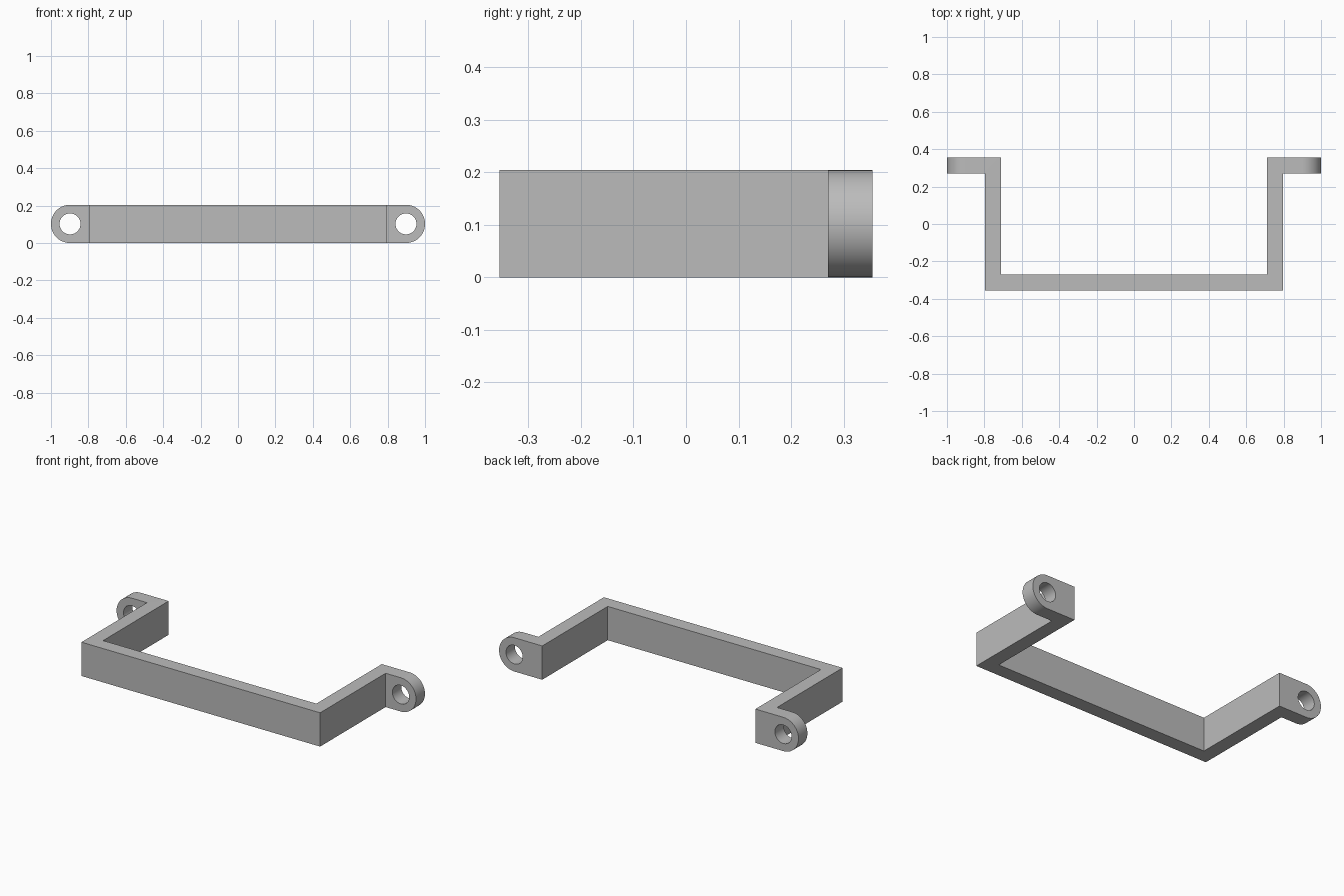
import bpy
import bmesh
import math
from mathutils import Matrix, Vector

cube = bpy.data.objects.get("Cube")
if cube:
    bpy.data.objects.remove(cube, do_unlink=True)

HEIGHT = 0.204
RADIUS = HEIGHT / 2
DEPTH = 0.355       # half depth
WALL = 0.085
LEG = 0.797         # outer face of each leg
HOLE_RADIUS = 0.056

grey = bpy.data.materials.new("plain grey")
grey.use_nodes = True
grey.diffuse_color = (0.5, 0.5, 0.5, 1)
grey.node_tree.nodes["Principled BSDF"].inputs["Base Color"].default_value = (0.5, 0.5, 0.5, 1)


def make_object(name, bm):
    mesh = bpy.data.meshes.new(name)
    bmesh.ops.recalc_face_normals(bm, faces=bm.faces)
    bm.to_mesh(mesh)
    bm.free()
    mesh.materials.append(grey)
    obj = bpy.data.objects.new(name, mesh)
    bpy.context.collection.objects.link(obj)
    return obj


# Handle: mirrored plan outline, extruded upward
half = [(LEG, -DEPTH), (LEG, DEPTH - WALL), (1, DEPTH - WALL), (1, DEPTH),
        (LEG - WALL, DEPTH), (LEG - WALL, WALL - DEPTH)]
outline = half + [(-x, y) for x, y in reversed(half)]
bm = bmesh.new()
plan = bm.faces.new([bm.verts.new((x, y, 0)) for x, y in outline])
top = bmesh.ops.extrude_face_region(bm, geom=[plan])["geom"]
bmesh.ops.translate(bm, vec=Vector((0, 0, HEIGHT)),
                    verts=[v for v in top if isinstance(v, bmesh.types.BMVert)])

# Rounded ends of the mounting ears
tips = [e for e in bm.edges
        if all(abs(v.co.x) > 0.99 for v in e.verts)
        and abs(e.verts[0].co.z - e.verts[1].co.z) < 0.01]
bmesh.ops.bevel(bm, geom=tips, offset=RADIUS - 0.0002, segments=24,
                profile=0.5, affect='EDGES')
handle = make_object("bracket_handle", bm)

# Screw holes through both ears
for side, name in ((1, "left"), (-1, "right")):
    bm = bmesh.new()
    place = (Matrix.Translation((side * (1 - RADIUS), DEPTH - WALL / 2, RADIUS))
             @ Matrix.Rotation(math.pi / 2, 4, 'X'))
    bmesh.ops.create_cone(bm, cap_ends=True, segments=64, radius1=HOLE_RADIUS,
                          radius2=HOLE_RADIUS, depth=WALL * 2, matrix=place)
    cutter = make_object(name + "_hole_cutter", bm)
    cut = handle.modifiers.new(name + " screw hole", 'BOOLEAN')
    cut.operation = 'DIFFERENCE'
    cut.solver = 'EXACT'
    cut.object = cutter
    bpy.ops.object.select_all(action='DESELECT')
    handle.select_set(True)
    bpy.context.view_layer.objects.active = handle
    bpy.ops.object.modifier_apply(modifier=cut.name)
    bpy.data.objects.remove(cutter, do_unlink=True)

bpy.ops.object.shade_smooth_by_angle(angle=math.radians(30))
